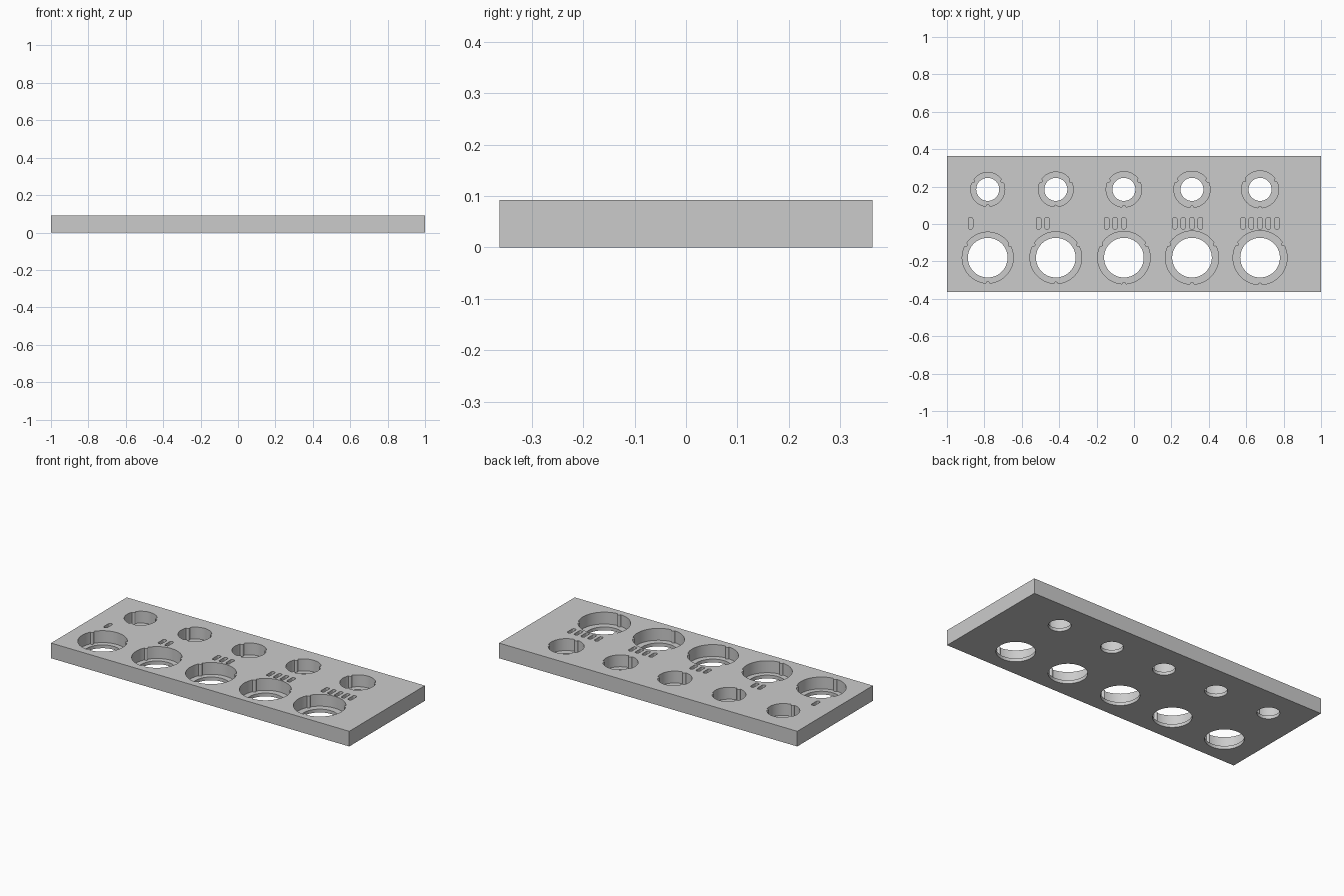
import bpy
import bmesh
from math import sin, cos, pi, asin, radians

cube = bpy.data.objects.get("Cube")
if cube:
    bpy.data.objects.remove(cube, do_unlink=True)

LENGTH, WIDTH, HEIGHT = 2.0, 0.725, 0.092
FLOOR = 0.02          # thickness left under each bore
PITCH, FIRST = 0.364, -0.782
SLOT_DEPTH = 0.02

grey = bpy.data.materials.new("plain grey")
grey.use_nodes = True
colour = (0.6, 0.6, 0.6, 1)
grey.diffuse_color = colour
grey.node_tree.nodes["Principled BSDF"].inputs["Base Color"].default_value = colour


def arc(cx, cy, r, start, end, steps):
    """Points along an arc, both ends included."""
    angles = [start + (end - start) * i / steps for i in range(steps + 1)]
    return [(cx + r * cos(a), cy + r * sin(a)) for a in angles]


def prism(bm, outline, z0, z1):
    """Closed upright prism over an outline."""
    bottom = [bm.verts.new((x, y, z0)) for x, y in outline]
    top = [bm.verts.new((x, y, z1)) for x, y in outline]
    bm.faces.new(bottom[::-1])
    bm.faces.new(top)
    n = len(outline)
    for i in range(n):
        j = (i + 1) % n
        bm.faces.new((bottom[i], bottom[j], top[j], top[i]))


def ribbed_circle(cx, cy, r, rib=0.011):
    """Circle with three round ribs pointing inward."""
    points = []
    gap = 2 * asin(rib / (2 * r))
    for angle in (radians(30), radians(150), radians(270)):
        rx, ry = cx + r * cos(angle), cy + r * sin(angle)
        lean = pi / 2 + gap / 2
        points += arc(rx, ry, rib, angle - lean + 2 * pi, angle + lean, 8)
        points += arc(cx, cy, r, angle + gap, angle + 2 * pi / 3 - gap, 24)[1:-1]
    return points


def slot(cx, cy, half_w=0.012, half_h=0.031, corner=0.009):
    """Upright rectangle with rounded corners."""
    points = []
    for i, (sx, sy) in enumerate(((1, 1), (-1, 1), (-1, -1), (1, -1))):
        points += arc(cx + sx * (half_w - corner), cy + sy * (half_h - corner),
                      corner, i * pi / 2, (i + 1) * pi / 2, 4)
    return points


def make_object(name, bm):
    bmesh.ops.recalc_face_normals(bm, faces=bm.faces)
    mesh = bpy.data.meshes.new(name)
    bm.to_mesh(mesh)
    bm.free()
    mesh.materials.append(grey)
    obj = bpy.data.objects.new(name, mesh)
    bpy.context.collection.objects.link(obj)
    return obj


# Solid plate
bm = bmesh.new()
x, y = LENGTH / 2, WIDTH / 2
prism(bm, [(-x, -y), (x, -y), (x, y), (-x, y)], 0, HEIGHT)
plate = make_object("gauge_plate", bm)

# Blind pockets with ribs and counting slots, then the through holes
pockets, holes = bmesh.new(), bmesh.new()
rows = ((0.185, 0.091, 0.0615), (-0.18, 0.1365, 0.106))
for n in range(5):
    cx = FIRST + PITCH * n
    for cy, bore, through in rows:
        prism(pockets, ribbed_circle(cx, cy, bore + 0.002 * n), FLOOR, 0.2)
        prism(holes, arc(cx, cy, through, 0, 2 * pi, 72)[:-1], -0.1, 0.2)
    for k in range(n + 1):
        prism(pockets, slot(cx - 0.092 + 0.0455 * k, 0.004), HEIGHT - SLOT_DEPTH, 0.2)

cutters = [make_object("pocket_cutter", pockets), make_object("hole_cutter", holes)]

# Cut the plate and discard the helpers
bpy.context.view_layer.objects.active = plate
plate.select_set(True)
for cutter in cutters:
    cutter.hide_render = True
    mod = plate.modifiers.new(cutter.name, 'BOOLEAN')
    mod.operation = 'DIFFERENCE'
    mod.solver = 'EXACT'
    mod.object = cutter
    bpy.ops.object.modifier_apply(modifier=mod.name)
    bpy.data.objects.remove(cutter, do_unlink=True)

bpy.ops.object.shade_smooth_by_angle(angle=radians(30))
